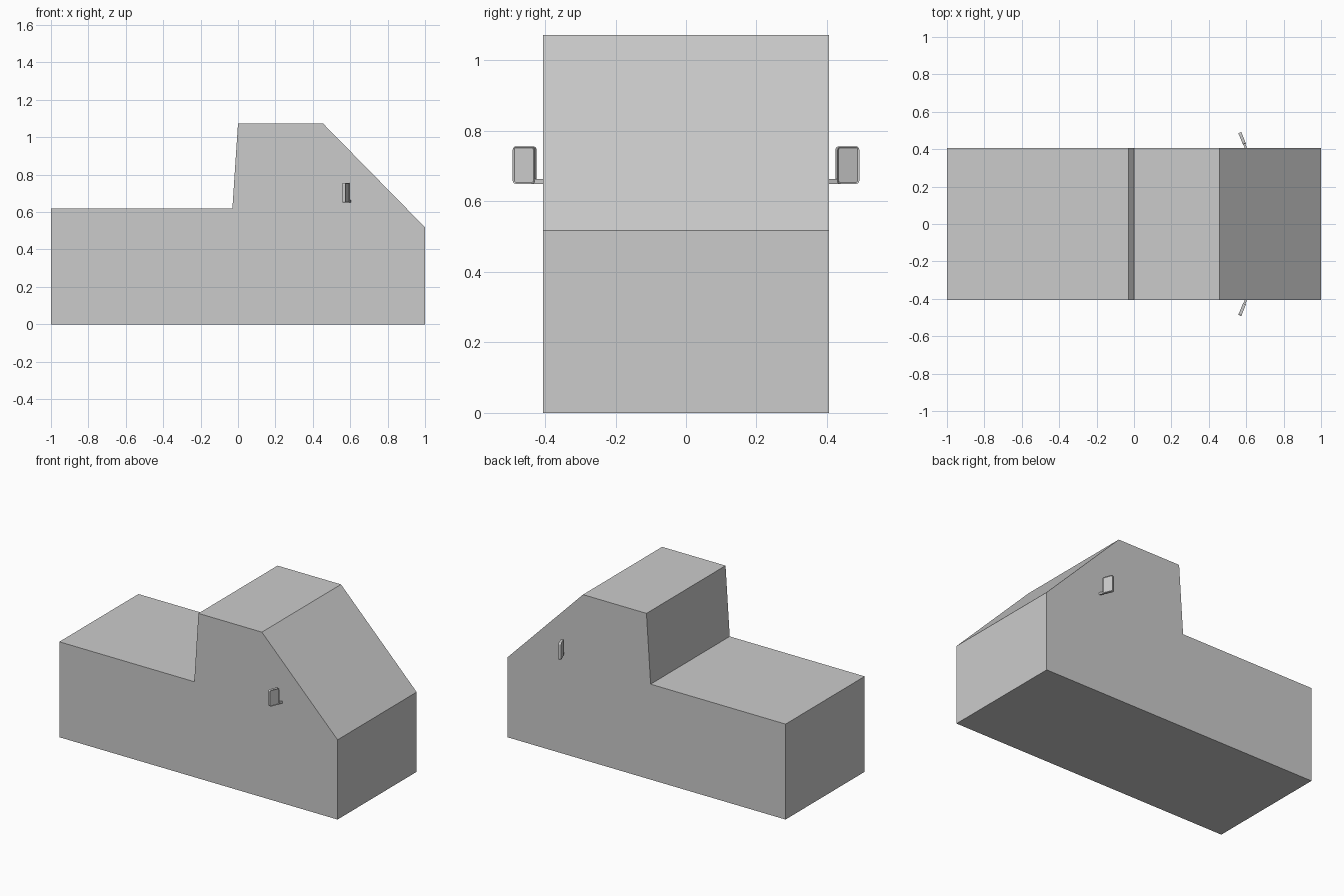
import bpy, bmesh
from math import radians
from mathutils import Matrix, Vector

if "Cube" in bpy.data.objects:
    bpy.data.objects.remove(bpy.data.objects["Cube"])


def make_object(name, bm):
    bmesh.ops.recalc_face_normals(bm, faces=bm.faces)
    mesh = bpy.data.meshes.new(name)
    bm.to_mesh(mesh)
    bm.free()
    ob = bpy.data.objects.new(name, mesh)
    bpy.context.collection.objects.link(ob)
    return ob


def box(size):
    bm = bmesh.new()
    bmesh.ops.create_cube(bm, size=1)
    bmesh.ops.scale(bm, vec=size, verts=bm.verts)
    return bm


def place_pair(name, bm, location):
    # Swing backwards, move into position, and mirror to the other side
    bm.transform(Matrix.Translation(location) @ Matrix.Rotation(radians(22), 4, 'Z'))
    ob = make_object(name, bm)
    mod = ob.modifiers.new("mirror", 'MIRROR')
    mod.use_axis = (False, True, False)
    return ob


# Body: side profile extruded across the width
HALF = 0.406
profile = [(-1, 0), (1, 0), (1, 0.518), (0.456, 1.072),
           (0, 1.072), (-0.03, 0.62), (-1, 0.62)]
bm = bmesh.new()
face = bm.faces.new([bm.verts.new((x, -HALF, z)) for x, z in profile])
ext = bmesh.ops.extrude_face_region(bm, geom=[face])
bmesh.ops.translate(bm, vec=(0, 2 * HALF, 0),
                    verts=[v for v in ext["geom"] if isinstance(v, bmesh.types.BMVert)])
make_object("vehicle_body", bm)

# Side mirror housings: rounded plates with a shallow recessed face
bm = box((0.017, 0.066, 0.106))
corners = [e for e in bm.edges if abs((e.verts[0].co - e.verts[1].co).x) > 0.01]
bmesh.ops.bevel(bm, geom=corners, offset=0.009, segments=3, profile=0.5, affect='EDGES')
bm.normal_update()
glass = max(bm.faces, key=lambda f: f.calc_center_median().x)
bmesh.ops.inset_region(bm, faces=[glass], thickness=0.004)
bmesh.ops.translate(bm, vec=(-0.003, 0, 0), verts=glass.verts)
place_pair("side_mirrors", bm, Vector((0.578, 0.458, 0.703)))

# Side mirror arms: small stubs at the bottom, running into the body
place_pair("mirror_arms", box((0.011, 0.046, 0.013)), Vector((0.595, 0.415, 0.6565)))
